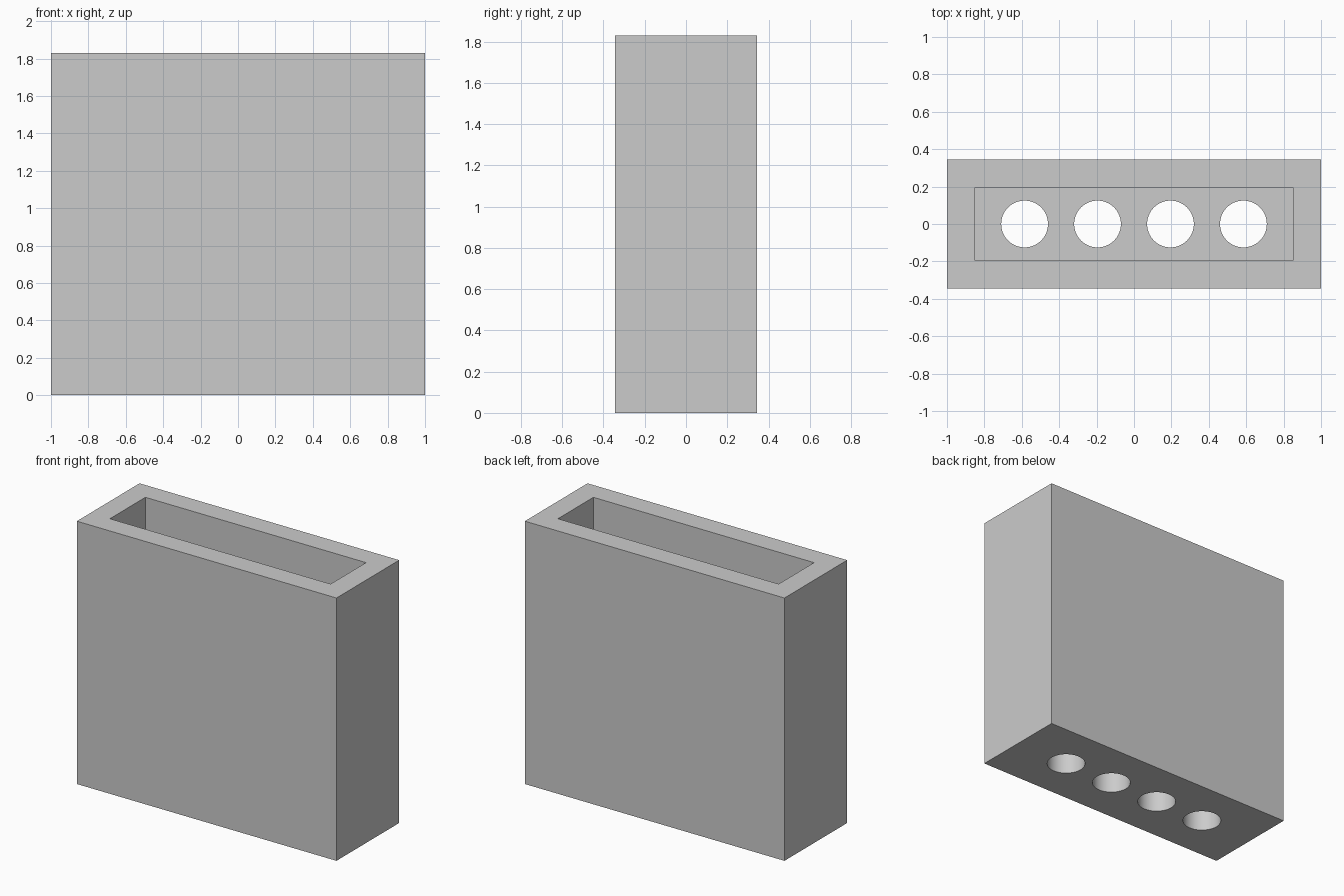
import bpy
import math

WIDTH, DEPTH, HEIGHT = 2.0, 0.69, 1.83
WALL = 0.15
HOLE_RADIUS, HOLE_SPACING, HOLE_COUNT = 0.125, 0.39, 4

default_cube = bpy.data.objects.get("Cube")
if default_cube:
    bpy.data.objects.remove(default_cube, do_unlink=True)

# Single grey material
grey = bpy.data.materials.new("light_grey")
grey.use_nodes = True
colour = (0.6, 0.6, 0.6, 1.0)
grey.diffuse_color = colour
grey.node_tree.nodes["Principled BSDF"].inputs["Base Color"].default_value = colour


def box(name, size, bottom):
    bpy.ops.mesh.primitive_cube_add(size=1, location=(0, 0, bottom + size[2] / 2))
    obj = bpy.context.object
    obj.name = name
    obj.scale = size
    bpy.ops.object.transform_apply(location=True, rotation=True, scale=True)
    obj.data.materials.append(grey)
    return obj


def cut(target, cutter):
    cutter.hide_render = True
    mod = target.modifiers.new("cut", "BOOLEAN")
    mod.operation = "DIFFERENCE"
    mod.solver = "EXACT"
    mod.object = cutter
    bpy.context.view_layer.objects.active = target
    bpy.ops.object.modifier_apply(modifier=mod.name)
    bpy.data.objects.remove(cutter, do_unlink=True)


# Outer block, hollowed from the top
holder = box("holder_body", (WIDTH, DEPTH, HEIGHT), 0)
cut(holder, box("cavity_cutter", (WIDTH - 2 * WALL, DEPTH - 2 * WALL, HEIGHT), WALL))

# Row of round holes through the floor
for i in range(HOLE_COUNT):
    x = (i - (HOLE_COUNT - 1) / 2) * HOLE_SPACING
    bpy.ops.mesh.primitive_cylinder_add(
        vertices=64, radius=HOLE_RADIUS, depth=4 * WALL, location=(x, 0, WALL / 2))
    drill = bpy.context.object
    drill.name = "hole_cutter"
    drill.data.materials.append(grey)
    cut(holder, drill)

# Smooth hole walls, crisp edges elsewhere
bpy.ops.object.select_all(action="DESELECT")
holder.select_set(True)
bpy.context.view_layer.objects.active = holder
bpy.ops.object.shade_smooth_by_angle(angle=math.radians(30))
